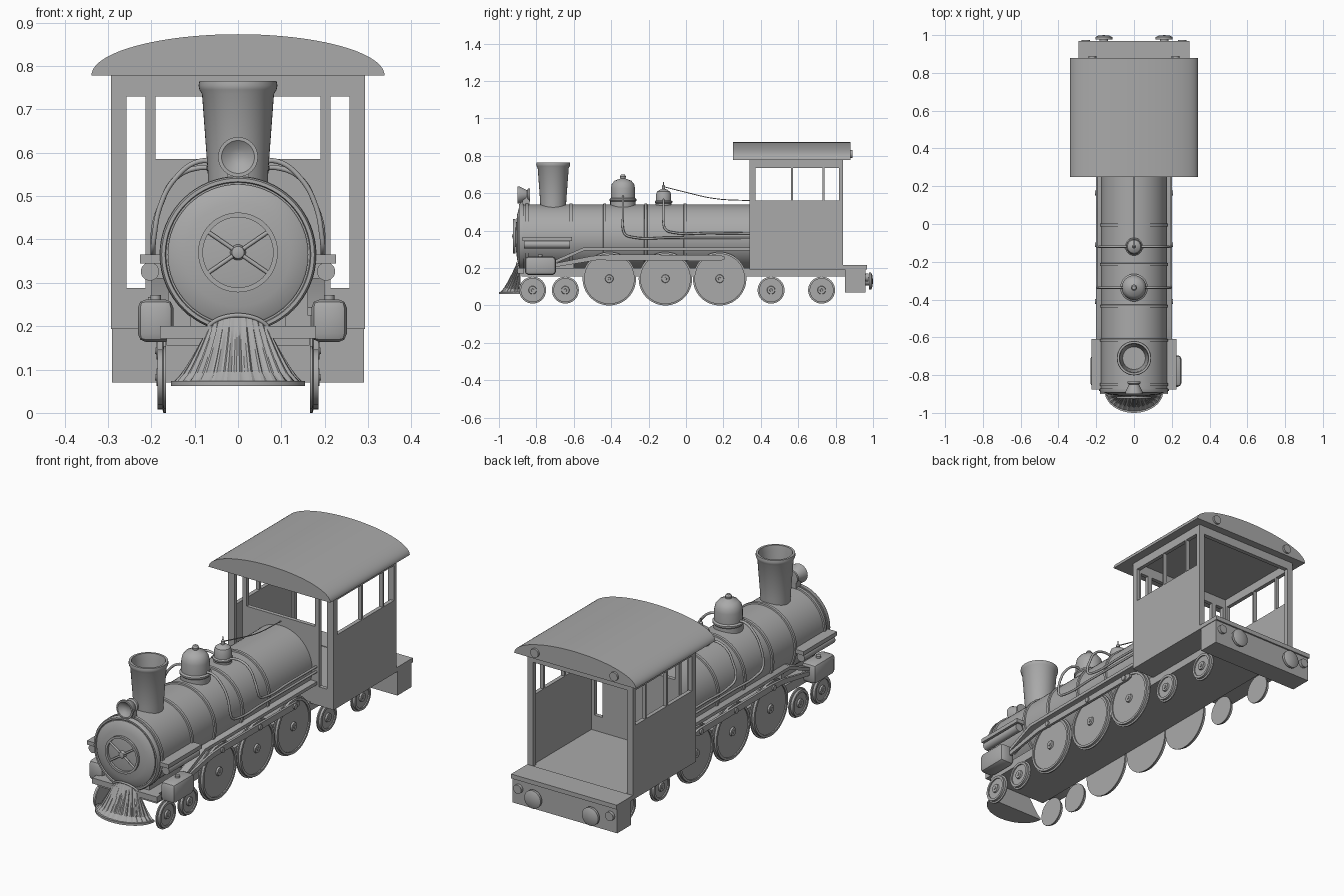
import bpy, bmesh, math
from mathutils import Vector, Matrix

if "Cube" in bpy.data.objects:
    bpy.data.objects.remove(bpy.data.objects["Cube"])

grey = bpy.data.materials.new("plain_grey")
grey.diffuse_color = (0.4, 0.4, 0.4, 1)
grey.use_nodes = True
grey.node_tree.nodes["Principled BSDF"].inputs["Base Color"].default_value = grey.diffuse_color


def finish(name, bm, angle=35):
    bmesh.ops.recalc_face_normals(bm, faces=bm.faces)
    me = bpy.data.meshes.new(name)
    bm.to_mesh(me)
    bm.free()
    me.materials.append(grey)
    me.shade_smooth()
    me.set_sharp_from_angle(angle=math.radians(angle))
    ob = bpy.data.objects.new(name, me)
    bpy.context.collection.objects.link(ob)
    return ob


def box(name, x0, x1, y0, y1, z0, z1, bevel=0):
    bm = bmesh.new()
    bmesh.ops.create_cube(bm, size=1)
    for v in bm.verts:
        v.co = ((x0 + x1) / 2 + v.co.x * (x1 - x0), (y0 + y1) / 2 + v.co.y * (y1 - y0),
                (z0 + z1) / 2 + v.co.z * (z1 - z0))
    if bevel:
        bmesh.ops.bevel(bm, geom=bm.edges[:], offset=bevel, segments=2, profile=0.5, affect='EDGES')
    return finish(name, bm)


def lathe(name, prof, loc=(0, 0, 0), axis='Z', n=48):
    """Spin (radius, height) points round an axis."""
    bm = bmesh.new()
    rings = []
    for r, h in prof:
        if r < 1e-5:
            rings.append([bm.verts.new((0, 0, h))] * n)
        else:
            rings.append([bm.verts.new((r * math.cos(i * math.tau / n), r * math.sin(i * math.tau / n), h))
                          for i in range(n)])
    for a, b in zip(rings, rings[1:]):
        for i in range(n):
            j = (i + 1) % n
            vs = list(dict.fromkeys([a[i], a[j], b[j], b[i]]))
            if len(vs) > 2:
                bm.faces.new(vs)
    rot = {'Z': Matrix(), 'Y': Matrix.Rotation(-math.pi / 2, 4, 'X'),
           'X': Matrix.Rotation(math.pi / 2, 4, 'Y')}[axis]
    bm.transform(Matrix.Translation(loc) @ rot)
    return finish(name, bm)


def rod(name, r, a, b, loc, axis, n=32):
    return lathe(name, [(0, a), (r, a), (r, b), (0, b)], loc, axis, n)


def prism(name, pts, axis, a, b):
    """Extrude a 2D outline along x (y,z), y (x,z) or z (x,y)."""
    put = {'X': lambda p, h: (h, p[0], p[1]), 'Y': lambda p, h: (p[0], h, p[1]),
           'Z': lambda p, h: (p[0], p[1], h)}[axis]
    bm = bmesh.new()
    lo = [bm.verts.new(put(p, a)) for p in pts]
    hi = [bm.verts.new(put(p, b)) for p in pts]
    bm.faces.new(lo)
    bm.faces.new(hi)
    for i in range(len(pts)):
        j = (i + 1) % len(pts)
        bm.faces.new([lo[i], lo[j], hi[j], hi[i]])
    return finish(name, bm, 30)


def pipe(name, pts, r, cyclic=False, smooth=True):
    cu = bpy.data.curves.new(name, 'CURVE')
    cu.dimensions = '3D'
    cu.bevel_depth, cu.bevel_resolution, cu.use_fill_caps = r, 3, True
    cu.resolution_u = 6
    sp = cu.splines.new('BEZIER' if smooth else 'POLY')
    if smooth:
        sp.bezier_points.add(len(pts) - 1)
        for bp, p in zip(sp.bezier_points, pts):
            bp.co = p
            bp.handle_left_type = bp.handle_right_type = 'AUTO'
    else:
        sp.points.add(len(pts) - 1)
        for q, p in zip(sp.points, pts):
            q.co = (*p, 1)
    sp.use_cyclic_u = cyclic
    cu.materials.append(grey)
    ob = bpy.data.objects.new(name, cu)
    bpy.context.collection.objects.link(ob)


# Boiler with bands and front door
CZ = 0.365
rod("boiler", 0.174, -0.885, 0.35, (0, 0, CZ), 'Y', 64)
for y in (-0.85, -0.615, -0.435, -0.215, -0.005):
    lathe("boiler_band", [(0.17, y - .009), (0.181, y - .007), (0.181, y + .007), (0.17, y + .009)], (0, 0, CZ), 'Y', 64)
lathe("smokebox_door", [(0, -.912), (.06, -.91), (.12, -.903), (.158, -.893), (.162, -.89), (.162, -.885),
                        (.166, -.885), (.168, -.893), (.176, -.893), (.18, -.885), (.18, -.87), (0, -.87)],
      (0, 0, CZ), 'Y', 64)
lathe("door_wheel", [(.081, -.924), (.092, -.924), (.092, -.912), (.081, -.912), (.081, -.924)], (0, 0, .37), 'Y')
for k in (0.6, math.pi - 0.6):
    dx, dz = .085 * math.cos(k), .085 * math.sin(k)
    pipe("door_wheel_spoke", [(-dx, -.918, .37 - dz), (dx, -.918, .37 + dz)], .005, smooth=False)
lathe("door_hub", [(0, -.93), (.014, -.926), (.02, -.905), (0, -.9)], (0, 0, .37), 'Y', 24)

# Chimney, domes and head lamp
lathe("chimney", [(0, .50), (.068, .50), (.07, .56), (.083, .735), (.089, .745), (.091, .755), (.089, .765),
                  (.078, .765), (.074, .74), (.06, .58), (0, .58)], (0, -.71, 0))
lathe("steam_dome", [(0, .50), (.068, .50), (.068, .555), (.073, .56), (.073, .568), (.065, .574), (.065, .625),
                     (.06, .648), (.045, .667), (.02, .676), (.014, .679), (.016, .69), (.01, .699), (0, .7)],
      (0, -.337, 0))
lathe("whistle_dome", [(0, .50), (.042, .50), (.042, .545), (.047, .55), (.047, .557), (.041, .562), (.041, .59),
                       (.035, .608), (.018, .62), (.009, .622), (.009, .638), (.003, .645), (.002, .66), (0, .66)],
      (0, -.12, 0), n=32)
lathe("head_lamp", [(0, -.882), (.02, -.886), (.038, -.9), (.046, -.9), (.046, -.89), (.026, -.85), (.034, -.845),
                    (.034, -.835), (0, -.833)], (0, 0, .59), 'Y', 32)
box("lamp_bracket", -.025, .025, -.875, -.838, .52, .58)
pipe("whistle_cord", [(0, -.12, .635), (0, 0, .605), (0, .15, .572), (0, .35, .56)], .0025)

# Mechanism on both sides
for s in (-1, 1):
    for y, zd, zc in ((-.337, .365, .575), (-.12, .39, .56)):
        pts = [(s * .04, y, zc), (s * .09, y, zc + .005), (s * .145, y, .54), (s * .18, y, .475),
               (s * .193, y, zd + .045), (s * .196, y + .012, zd + .015), (s * .196, y + .05, zd),
               (s * .196, y + .25, zd - .003), (s * .196, .35, zd - .005)]
        pipe("steam_pipe", pts, .006)
    a, b = sorted((s * .165, s * .226))
    box("front_shelf", a, b, -.875, -.61, .345, .365)
    rod("front_tank", .021, -.865, -.62, (s * .203, 0, .326), 'Y')
    c = s * .2 + .01
    box("cylinder_block", c - .041, c + .041, -.862, -.695, .163, .262, .02)
    rod("cylinder_cap", .012, .255, .272, (c, -.78, 0), 'Z', 16)
    a, b = sorted((s * .16, s * .2))
    prism("running_board", [(-.70, .225), (-.54, .295), (.35, .295), (.35, .311), (-.545, .311), (-.70, .243)], 'X', a, b)
    a, b = sorted((s * .188, s * .2))
    prism("side_rod", [(-.70, .205), (-.48, .242), (.18, .238), (.205, .245), (.205, .262), (.18, .27), (-.40, .272),
                       (-.50, .265), (-.70, .225)], 'X', a, b)
    for y in (-.41, -.11, .165):
        rod("rod_bolt", .013, -.011, .011, (s * .196, y, .254), 'X', 20)

    # Wheels: wide flange inside, raised rim, hub
    for y, z, R in [(-.82, .082, .072), (-.645, .082, .072), (-.41, .143, .143), (-.11, .143, .143),
                    (.18, .143, .143), (.455, .082, .072), (.725, .082, .072)]:
        prof = [(0, .166), (R, .166), (R, .172), (R - .008, .174), (R - .008, .186), (R - .02, .186), (R - .02, .18),
                (.022, .18), (.02, .188), (.008, .188), (.007, .191), (0, .191)]
        lathe("wheel", [(r, s * h) for r, h in prof], (0, y, z), 'X')

# Chassis and front beam
box("chassis", -.165, .165, -.88, .86, .155, .2)
box("front_beam", -.18, .18, -.9, -.865, .172, .2)
box("saddle", -.11, .11, -.86, -.6, .19, .24)

# Ribbed pilot: lofted fan with in and out columns
bm = bmesh.new()
cols = []
N = 64
for i in range(N):
    t = math.pi * i / (N - 1)
    c, sn = math.cos(t), math.sin(t)
    k = 1 if i % 4 in (0, 3) else .92
    col = []
    for j in range(7):
        v = j / 6
        f = v ** .8
        kk = 1 if j in (0, 6) else k
        col.append(bm.verts.new((kk * c * (.153 + (.075 - .153) * f), -.885 - kk * sn * (.11 + (.02 - .11) * f),
                                 .068 + v * (.112 + .045 * sn))))
    cols.append(col)
for a, b in zip(cols, cols[1:]):
    for j in range(6):
        bm.faces.new([a[j], b[j], b[j + 1], a[j + 1]])
bm.faces.new([c[0] for c in cols])
bm.faces.new(cols[0] + [c[6] for c in cols[1:-1]] + cols[-1][::-1])
finish("pilot", bm, 20)
prism("pilot_base", [(.155 * math.cos(math.pi * i / 24), -.885 - .115 * math.sin(math.pi * i / 24)) for i in range(25)],
      'Z', .062, .073)
pipe("pilot_top_rim", [(.075 * math.cos(math.pi * i / 12), -.885 - .02 * math.sin(math.pi * i / 12),
                        .18 + .045 * math.sin(math.pi * i / 12)) for i in range(13)], .005)

# Cab: floor, front wall round three windows, side walls, open back
X, Y0, Y1, B, T = .293, .34, .84, .193, .785
box("cab_floor", -X, X, Y0, Y1, B, .212)
W = .02
for s in (-1, 1):
    def sided(name, xa, xb, *r):
        a, b = sorted((s * xa, s * xb))
        box(name, a, b, *r)
    sided("front_wall_outer_post", .257, X, Y0, Y0 + W, B, T)
    sided("front_wall_inner_post", .19, .213, Y0, Y0 + W, B, T)
    sided("front_wall_under_slot", .213, .257, Y0, Y0 + W, B, .288)
    sided("front_wall_over_slot", .213, .257, Y0, Y0 + W, .73, T)
    sided("side_wall", X - W, X, Y0 + W, Y1, B, .56)
    sided("side_wall_top", X - W, X, Y0 + W, Y1, .735, T)
    for a, b in ((Y0 + W, .372), (.562, .572), (.73, .74), (.818, Y1)):
        sided("side_window_post", X - W, X, a, b, .56, .735)
    sided("back_post", X - .032, X - W, Y1 - .022, Y1, B, T)
box("front_wall_middle", -.19, .19, Y0, Y0 + W, B, .585)
box("front_wall_top", -.19, .19, Y0, Y0 + W, .73, T)
box("back_lintel", -X + W, X - W, Y1 - .022, Y1, .735, T)

# Arched roof with tail lamps
prism("roof", [(.338 * math.cos(math.pi * i / 40), .778 + .095 * math.sin(math.pi * i / 40)) for i in range(41)],
      'Y', .25, .88)
for s in (-1, 1):
    rod("roof_lamp", .022, .87, .89, (s * .22, 0, .81), 'Y', 24)

# Rear platform, beam and buffers
box("rear_platform", -.293, .293, Y1, .968, .193, .215)
box("rear_beam", -.29, .29, .85, .96, .07, .193)
for s in (-1, 1):
    rod("buffer_stem", .022, .95, .99, (s * .16, 0, .13), 'Y', 24)
    lathe("buffer_disc", [(0, .978), (.045, .978), (.045, .99), (.03, .997), (0, 1.0)], (s * .16, 0, .13), 'Y', 32)
    rod("rear_lamp", .022, .95, .975, (s * .255, 0, .15), 'Y', 24)
